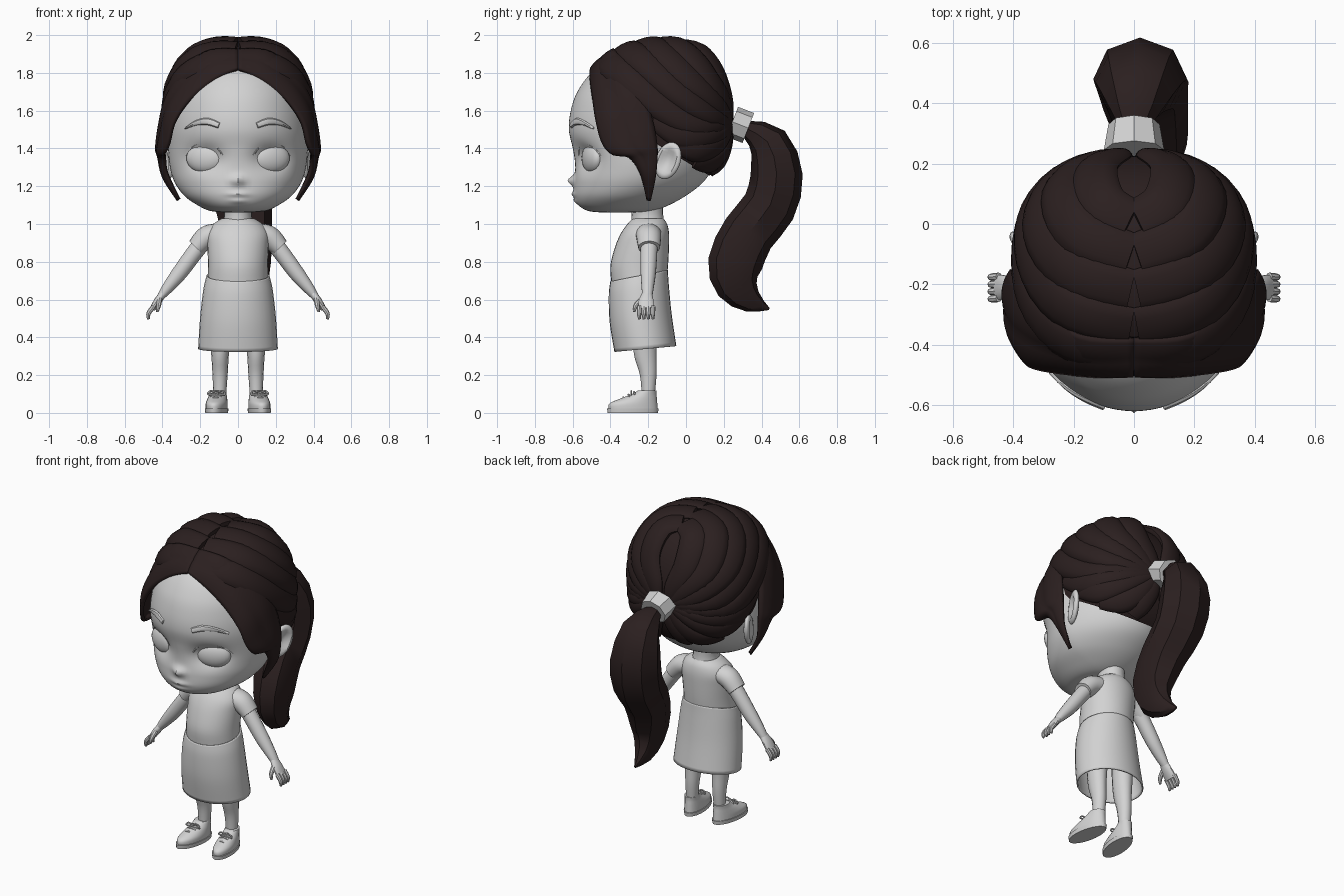
import bpy, bmesh, math
from math import sin, cos, pi, exp
from mathutils import Vector, Matrix

if "Cube" in bpy.data.objects:
    bpy.data.objects.remove(bpy.data.objects["Cube"])


def material(name, rgb):
    mat = bpy.data.materials.new(name)
    mat.use_nodes = True
    color = (*rgb, 1.0)
    mat.diffuse_color = color
    mat.node_tree.nodes["Principled BSDF"].inputs["Base Color"].default_value = color
    return mat


GREY = material("light grey", (0.65, 0.65, 0.65))
BROWN = material("dark brown hair", (0.024, 0.014, 0.014))
FRONT, SIDE = Vector((0, -1, 0)), Vector((1, 0, 0))
SKULL = Vector((0, -0.12, 1.52))
parts = []


def finish(bm, name, mat, solid=0.0):
    bmesh.ops.recalc_face_normals(bm, faces=bm.faces[:])
    mesh = bpy.data.meshes.new(name)
    bm.to_mesh(mesh)
    bm.free()
    mesh.materials.append(mat)
    obj = bpy.data.objects.new(name, mesh)
    bpy.context.scene.collection.objects.link(obj)
    if solid:
        mod = obj.modifiers.new("thickness", "SOLIDIFY")
        mod.thickness, mod.offset = solid, 0
    parts.append(obj)
    return obj


def spline(rows, steps):
    """Smooth curve through rows of any dimension."""
    out, last = [], len(rows) - 1
    for i in range(steps + 1):
        u = i / steps * last
        k = min(int(u), last - 1)
        f = u - k
        near = [rows[min(max(k + j, 0), last)] for j in (-1, 0, 1, 2)]
        out.append([b + f * (c - a + f * (2*a - 5*b + 4*c - d + f * (3*(b - c) + d - a))) / 2
                    for a, b, c, d in zip(*near)])
    return out


def tube(name, rows, mat=GREY, up=FRONT, sides=14, steps=16, flat=False, caps=True,
         snap=None, solid=0.0, warp=None):
    """Skin rows of (x, y, z, width, depth) with elliptical rings."""
    pts = spline(rows, steps)
    mids = [Vector(p[:3]) for p in pts]
    if snap:
        mids = [snap(m) for m in mids]
    bm, rings = bmesh.new(), []
    for i, (m, p) in enumerate(zip(mids, pts)):
        t = mids[min(i + 1, steps)] - mids[max(i - 1, 0)]
        t = Vector((0, 0, 1)) if flat else t.normalized()
        n = (m - SKULL) if snap else up
        n = (n - t * n.dot(t)).normalized()
        s = t.cross(n)
        ring = []
        for k in range(sides):
            a = 2 * pi * k / sides
            v = m + s * p[3] * cos(a) + n * p[4] * sin(a)
            ring.append(bm.verts.new(warp(v) if warp else v))
        rings.append(ring)
    for a, b in zip(rings, rings[1:]):
        for k in range(sides):
            j = (k + 1) % sides
            bm.faces.new((a[k], a[j], b[j], b[k]))
    if caps:
        bm.faces.new(rings[0])
        bm.faces.new(rings[-1])
    return finish(bm, name, mat, solid)


def stack(levels, x=0.0):
    """Turn (z, front y, back y, half width) levels into tube rows."""
    return [(x, (f + b) / 2, z, w, (b - f) / 2) for z, f, b, w in levels]


def ball(name, loc, scale, rot, warp=None):
    bm = bmesh.new()
    bmesh.ops.create_uvsphere(bm, u_segments=24, v_segments=16, radius=1)
    for v in bm.verts:
        if warp:
            warp(v.co)
    turn = Matrix.Rotation(rot[1], 4, "Z") @ Matrix.Rotation(rot[0], 4, "X")
    bm.transform(Matrix.Translation(loc) @ turn @ Matrix.Diagonal((*scale, 1)))
    return finish(bm, name, GREY)


# Head with sockets, nose and lips pushed into the front, narrowing to the back
HEAD = stack([(1.062, -.46, -.24, .08), (1.07, -.52, -.17, .15), (1.1, -.57, -.09, .215),
              (1.15, -.592, 0, .285), (1.22, -.592, .09, .335), (1.3, -.587, .14, .36),
              (1.4, -.60, .17, .37), (1.5, -.62, .18, .37), (1.6, -.61, .18, .36),
              (1.7, -.575, .18, .34), (1.8, -.5, .15, .29), (1.87, -.38, .1, .2),
              (1.92, -.25, 0, .05)])
FEATURES = [(.175, 1.35, .055, .085, .062), (-.175, 1.35, .055, .085, .062),
            (0, 1.23, -.035, .03, .026), (0, 1.158, -.013, .05, .014), (0, 1.122, -.01, .04, .014)]


def sculpt(v):
    if v.y < -.3:
        v.y += sum(amp * exp(-((v.x - x) / sx) ** 2 - ((v.z - z) / sz) ** 2)
                   for x, z, amp, sx, sz in FEATURES)
    v.x *= 1 - .6 * max(0, v.y + .2)
    return v


def face_y(x, z):
    row = min(spline(HEAD, 120), key=lambda r: abs(r[2] - z))
    return row[1] - row[4] * math.sqrt(max(0, 1 - (x / row[3]) ** 2))


def cup(v):
    if v.x > 0:
        v.x *= -.3 + 1.3 * min(1, (v.y ** 2 + v.z ** 2) / .6)


tube("head", HEAD, sides=80, steps=96, flat=True, warp=sculpt)
tube("neck", [(0, -.2, .98, .085, .09), (0, -.205, 1.05, .074, .084), (0, -.21, 1.13, .085, .09)],
     flat=True, sides=20)

# Clothing
tube("shirt", stack([(.69, -.395, -.105, .158), (.78, -.4, -.095, .158), (.88, -.375, -.09, .162),
                     (.95, -.345, -.09, .162), (1.0, -.31, -.1, .13), (1.03, -.28, -.12, .085)]),
     sides=32, steps=20, flat=True)


def slant(v):
    v.z += (v.y + .25) * .28 * v.z
    return v


tube("skirt", stack([(.725, -.397, -.1, .163), (.65, -.405, -.095, .18), (.5, -.4, -.08, .197),
                     (.335, -.375, -.055, .207)]),
     sides=32, flat=True, caps=False, solid=.008, warp=slant)


# Hair surface that the cap and locks follow
def hug(p, scale=.97):
    d = p - SKULL
    r = (.385, .36 if d.y > 0 else .43, .465 if d.z > 0 else .35)
    size = sum(abs(a / b) ** 2.4 for a, b in zip(d, r)) ** (1 / 2.4)
    return SKULL + d * scale / size


# Cap trimmed above the face and along the nape
bm = bmesh.new()
bmesh.ops.create_uvsphere(bm, u_segments=48, v_segments=40, radius=.4)
for v in bm.verts:
    v.co = hug(v.co + SKULL, .96)
for slope in (1.27, .6):
    bmesh.ops.bisect_plane(bm, geom=bm.verts[:] + bm.edges[:] + bm.faces[:], clear_inner=True,
                           plane_co=(0, -.15, 1.42), plane_no=(0, slope, 1))
finish(bm, "hair_cap", BROWN)

KNOT = (.035, .24, 1.53)
CROWN = [[(.01, -.44, 1.88), (.22, -.4, 1.85), (.38, -.2, 1.68), (.37, .05, 1.52)],
         [(.01, -.34, 1.93), (.24, -.27, 1.9), (.36, -.05, 1.72), (.3, .14, 1.58)],
         [(.01, -.22, 1.97), (.22, -.15, 1.93), (.32, .03, 1.77), (.22, .2, 1.62)],
         [(.01, -.1, 1.98), (.18, -.03, 1.94), (.24, .12, 1.78), (.14, .24, 1.64)],
         [(.01, .02, 1.97), (.11, .07, 1.92), (.13, .18, 1.78), (.07, .25, 1.64)]]
NAPE = [[(.39, -.18, 1.55), (.38, -.02, 1.46), (.28, .14, 1.46)],
        [(.39, -.05, 1.42), (.33, .07, 1.38), (.22, .17, 1.42)],
        [(.3, .05, 1.33), (.2, .14, 1.33), (.1, .2, 1.42)],
        [(.12, .13, 1.27), (.1, .17, 1.33), (.05, .22, 1.43)]]
CROWN_SIZE = [(.07, .02), (.085, .042), (.078, .038), (.058, .03), (.025, .02)]
NAPE_SIZE = [(.04, .014), (.062, .028), (.05, .026), (.025, .02)]
SWOOP_FRONT = [(0, -.5, 1.82), (.12, -.5, 1.765), (.25, -.487, 1.66), (.335, -.47, 1.54),
               (.365, -.44, 1.43), (.385, -.39, 1.375), (.385, -.3, 1.36), (.375, -.235, 1.27),
               (.31, -.2, 1.13)]
SWOOP_BACK = [(0, -.38, 1.92), (.16, -.37, 1.91), (.29, -.3, 1.81), (.36, -.22, 1.68),
              (.39, -.18, 1.55), (.4, -.16, 1.45), (.4, -.155, 1.37), (.385, -.165, 1.25),
              (.315, -.19, 1.13)]


def swoop(name, s):
    """Broad fringe sheet spanning its front and back edges."""
    bm, across, steps, grid = bmesh.new(), 12, 36, []
    for i, (f, b) in enumerate(zip(spline(SWOOP_FRONT, steps), spline(SWOOP_BACK, steps))):
        f, b, row = Vector(f), Vector(b), []
        span = min(1, (b - f).length / .2) * min(1, .3 + 2 * i / steps)
        for k in range(across + 1):
            t = k / across
            p = f.lerp(b, t)
            lift = .03 * sin(pi * t) + .01 * abs(sin(2 * pi * t))
            p += (p - SKULL).normalized() * lift * span
            row.append(bm.verts.new((p.x * s, p.y, p.z)))
        grid.append(row)
    for a, b in zip(grid, grid[1:]):
        for k in range(across):
            bm.faces.new((a[k], a[k + 1], b[k + 1], b[k]))
    finish(bm, name, BROWN, .022)


# Everything that comes in left and right pairs
for s, side in ((1, "left"), (-1, "right")):
    def pair(name, rows, **options):
        tube(side + "_" + name, [(r[0] * s, *r[1:]) for r in rows], **options)

    swoop(side + "_fringe", s)
    for label, locks, sizes in (("crown", CROWN, CROWN_SIZE), ("nape", NAPE, NAPE_SIZE)):
        for i, path in enumerate(locks):
            rows = [(*p, *size) for p, size in zip(path + [KNOT], sizes)]
            pair(f"{label}_lock_{i}", rows, mat=BROWN, snap=hug, sides=12, steps=20)

    # Face details
    ball(side + "_eye", (.175 * s, -.497, 1.348), (.104, .045, .078), (0, .36 * s))
    ball(side + "_ear", (.375 * s, -.095, 1.335), (.026 * s, .07, .102), (-.4, -.4 * s), cup)
    lid = [(.08, 1.365), (.115, 1.41), (.175, 1.428), (.235, 1.412), (.274, 1.365)]
    pair("eyelid", [(x, face_y(x, z) + .026, z, .007, .012) for x, z in lid], sides=8)
    brow = [(.1, 1.522, .016), (.16, 1.542, .019), (.22, 1.535, .014), (.275, 1.508, .005)]
    pair("eyebrow", [(x, face_y(x, z), z, w, .012) for x, z, w in brow], sides=8)

    # Arm and hand
    pair("sleeve", [(.1, -.2, .95, .055, .07), (.165, -.197, .93, .06, .066),
                    (.222, -.195, .875, .05, .058)], sides=18)
    pair("arm", [(.19, -.195, .9, .045, .046), (.24, -.197, .835, .044, .045),
                 (.31, -.2, .74, .041, .041), (.37, -.203, .665, .031, .033),
                 (.405, -.205, .62, .021, .027)])
    pair("palm", [(.392, -.205, .638, .02, .024), (.425, -.21, .592, .02, .04),
                  (.453, -.21, .55, .015, .043)])
    for i in range(4):
        y = -.246 + .024 * i
        pair(f"finger_{i}", [(.448, y, .562, .013, .013), (.473, y - .002, .527, .012, .012),
                             (.474, y, .496, .007, .007)], sides=8, steps=8)
    pair("thumb", [(.415, -.228, .605, .015, .015), (.42, -.265, .57, .013, .013),
                   (.428, -.275, .535, .007, .007)], up=SIDE, sides=8, steps=8)

    # Leg and laced shoe, toes turned out
    pair("leg", [(.095, -.215, .62, .07, .07), (.095, -.218, .4, .055, .065),
                 (.095, -.215, .3, .046, .06), (.095, -.2, .2, .04, .045),
                 (.097, -.2, .08, .033, .034)], flat=True)

    def toe_out(v):
        v.x += s * (-.24 - v.y) * .12
        return v

    shoe = stack([(.02, -.41, -.15, .056), (.05, -.405, -.152, .056), (.075, -.35, -.154, .051),
                  (.098, -.29, -.156, .045), (.118, -.255, -.155, .042)], .108)
    pair("shoe", shoe, flat=True, sides=24, warp=toe_out)
    pair("sole", stack([(0, -.415, -.148, .058), (.024, -.418, -.145, .061)], .108),
         flat=True, sides=28, steps=2, warp=toe_out)
    for i in range(3):
        y, z = -.27 - .028 * i, .11 - .014 * i
        pair(f"lace_{i}", [(.076, y, z - .014, .006, .006), (.108, y - .006, z, .006, .006),
                           (.14, y, z - .014, .006, .006)], sides=6, steps=6, warp=toe_out)
    for i, d in enumerate((-1, 1)):
        bow = [(.108, .107), (.108 + .03 * d, .116), (.108 + .045 * d, .098), (.108, .1)]
        pair(f"bow_{i}", [(x, -.29, z, .005, .005) for x, z in bow], sides=6, warp=toe_out)

# Hair tie and ponytail
tube("hair_tie", [(0, .245, 1.541, .085, .1), (0, .33, 1.508, .085, .085)],
     up=SIDE, sides=8, steps=1)
tube("ponytail", [(0, .32, 1.505, .045, .05), (.01, .435, 1.43, .108, .12),
                  (.02, .48, 1.26, .138, .155), (.03, .44, 1.09, .142, .15),
                  (.05, .33, .95, .142, .13), (.07, .26, .79, .145, .105),
                  (.07, .275, .67, .115, .08), (.06, .35, .59, .062, .05),
                  (.05, .44, .55, .006, .006)],
     mat=BROWN, up=SIDE, sides=8, steps=16)

# Smooth shading that keeps lock edges crisp
bpy.ops.object.select_all(action="DESELECT")
for obj in parts:
    obj.select_set(True)
bpy.context.view_layer.objects.active = parts[0]
bpy.ops.object.shade_smooth_by_angle(angle=math.radians(40))
